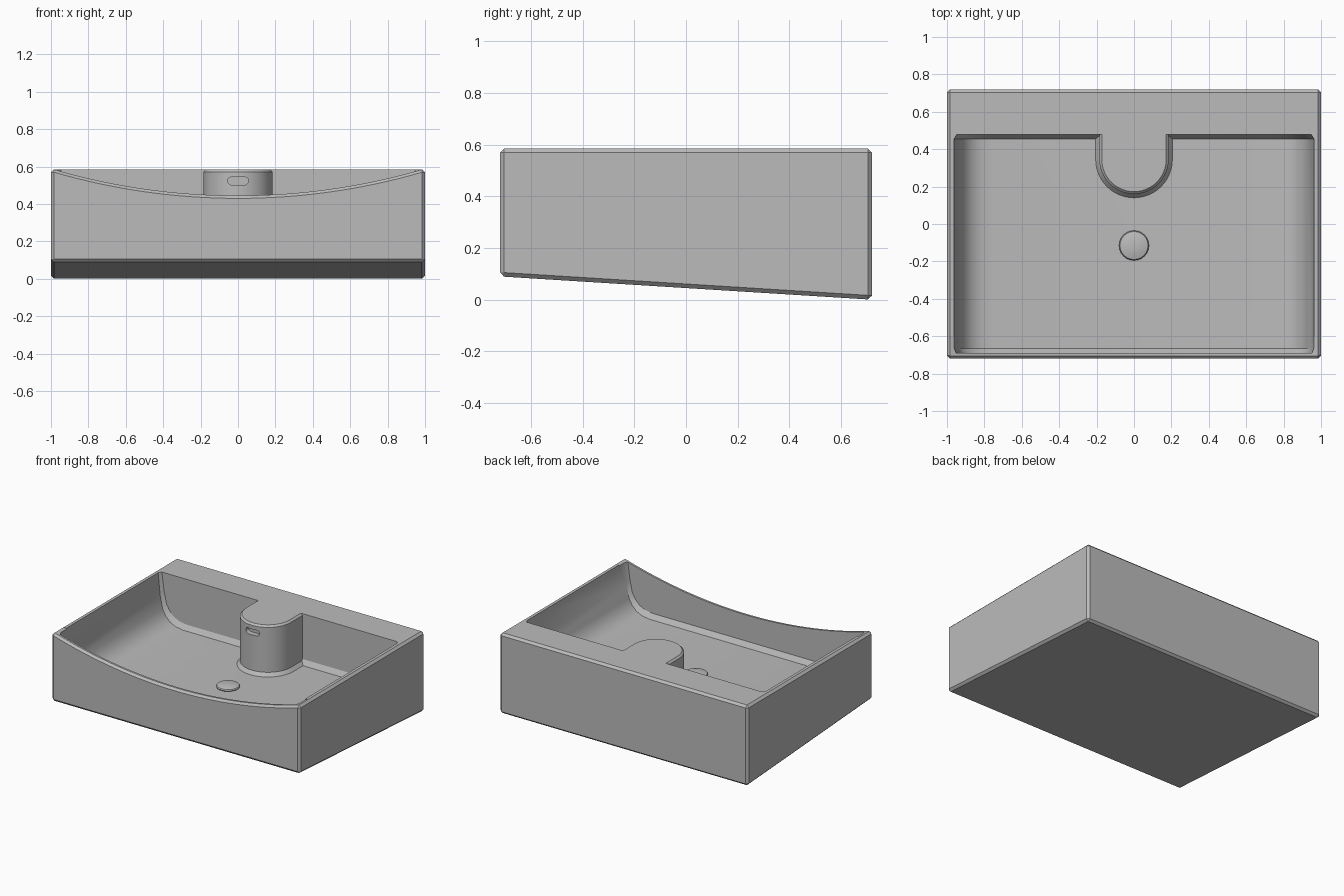
import bpy, bmesh, math

cube = bpy.data.objects.get("Cube")
if cube:
    bpy.data.objects.remove(cube, do_unlink=True)

# One ceramic colour
ceramic = bpy.data.materials.new("grey_ceramic")
ceramic.use_nodes = True
COLOUR = (0.5, 0.5, 0.5, 1)
ceramic.diffuse_color = COLOUR
ceramic.node_tree.nodes["Principled BSDF"].inputs["Base Color"].default_value = COLOUR


def loft(name, rings):
    """Closed solid skinned through rings of equal point count."""
    bm = bmesh.new()
    loops = [[bm.verts.new(p) for p in ring] for ring in rings]
    n = len(loops[0])
    for a, b in zip(loops, loops[1:]):
        for i in range(n):
            j = (i + 1) % n
            bm.faces.new((a[i], a[j], b[j], b[i]))
    bm.faces.new(loops[0])
    bm.faces.new(loops[-1])
    bmesh.ops.recalc_face_normals(bm, faces=bm.faces)
    mesh = bpy.data.meshes.new(name)
    bm.to_mesh(mesh)
    bm.free()
    mesh.materials.append(ceramic)
    obj = bpy.data.objects.new(name, mesh)
    bpy.context.collection.objects.link(obj)
    return obj


def activate(obj):
    bpy.ops.object.select_all(action='DESELECT')
    obj.select_set(True)
    bpy.context.view_layer.objects.active = obj


def cut(obj, cutter):
    """Subtract the cutter from obj and discard it."""
    mod = obj.modifiers.new("cut", 'BOOLEAN')
    mod.operation = 'DIFFERENCE'
    mod.solver = 'EXACT'
    mod.object = cutter
    activate(obj)
    bpy.ops.object.modifier_apply(modifier=mod.name)
    bpy.data.objects.remove(cutter, do_unlink=True)


TOP, FLOOR = 0.585, 0.22

# Outer block with sloping underside and chamfered edges
side = [(-0.72, 0.09), (0.72, 0.0), (0.72, TOP), (-0.72, TOP)]
basin = loft("basin", [[(x, y, z) for y, z in side] for x in (-1, 1)])
bev = basin.modifiers.new("chamfer", 'BEVEL')
bev.width = 0.016
bev.segments = 1
activate(basin)
bpy.ops.object.modifier_apply(modifier=bev.name)

# Curved dip in the front rim, chamfered towards the outside
HALF, SAG, STEPS = 0.985, 0.14, 32
radius = (HALF ** 2 + SAG ** 2) / (2 * SAG)
arc = []
for i in range(STEPS + 1):
    x = HALF * (2 * i / STEPS - 1)
    arc.append((x, TOP - SAG + radius - math.sqrt(radius ** 2 - x * x)))
dip = loft("dip_cutter", [
    [(x, y, z - drop) for x, z in arc] + [(HALF, y, 0.8), (-HALF, y, 0.8)]
    for y, drop in ((-0.74, 0.035), (-0.705, 0), (-0.6, 0))])
cut(basin, dip)

# Bowl: rounded side walls, small chamfers along front and back of the floor
half = [(0.965, 0.7), (0.962, TOP), (0.945, 0.42), (0.925, 0.33), (0.9, 0.285),
        (0.865, 0.25), (0.82, 0.229), (0.76, FLOOR)]
section = half + [(-x, z) for x, z in reversed(half)]
bowl = loft("bowl_cutter", [
    [(x * s, y, z + (lift if z < 0.5 else 0)) for x, z in section]
    for y, lift, s in ((-0.69, 0.035, 0.99), (-0.665, 0, 1),
                       (0.455, 0, 1), (0.478, 0.035, 0.985))])

# Tap pedestal left standing in the bowl, flared at its foot
def pedestal_ring(z, grow):
    r, cy = 0.185 + grow, 0.345
    pts = [(r * math.cos(a), cy - r * math.sin(a), z)
           for a in (math.pi * i / 24 for i in range(25))]
    return pts + [(-r, 0.6, z), (r, 0.6, z)]

pedestal = loft("pedestal_keep", [pedestal_ring(z, g) for z, g in (
    (0.1, 0.02), (FLOOR, 0.02), (0.245, 0), (0.572, 0), (TOP, -0.013), (0.8, -0.013))])
cut(bowl, pedestal)
cut(basin, bowl)

# Overflow slot in the pedestal front
slot_pts = []
for i in range(16):
    a = 2 * math.pi * (i + 0.5) / 16
    slot_pts.append((math.copysign(0.035, math.cos(a)) + 0.021 * math.cos(a),
                     0.523 + 0.021 * math.sin(a)))
slot = loft("slot_cutter", [[(x, y, z) for x, z in slot_pts] for y in (0.1, 0.2)])
cut(basin, slot)

# Domed drain cap on a short neck
cap_profile = [(0.05, 0.21), (0.05, 0.228), (0.076, 0.23), (0.08, 0.236),
               (0.075, 0.243), (0.05, 0.25), (0.02, 0.253)]
drain = loft("drain_cap", [
    [(r * math.cos(a), -0.115 + r * math.sin(a), z)
     for a in (math.tau * i / 24 for i in range(24))] for r, z in cap_profile])

for obj in (basin, drain):
    activate(obj)
    bpy.ops.object.shade_smooth_by_angle(angle=math.radians(28))
